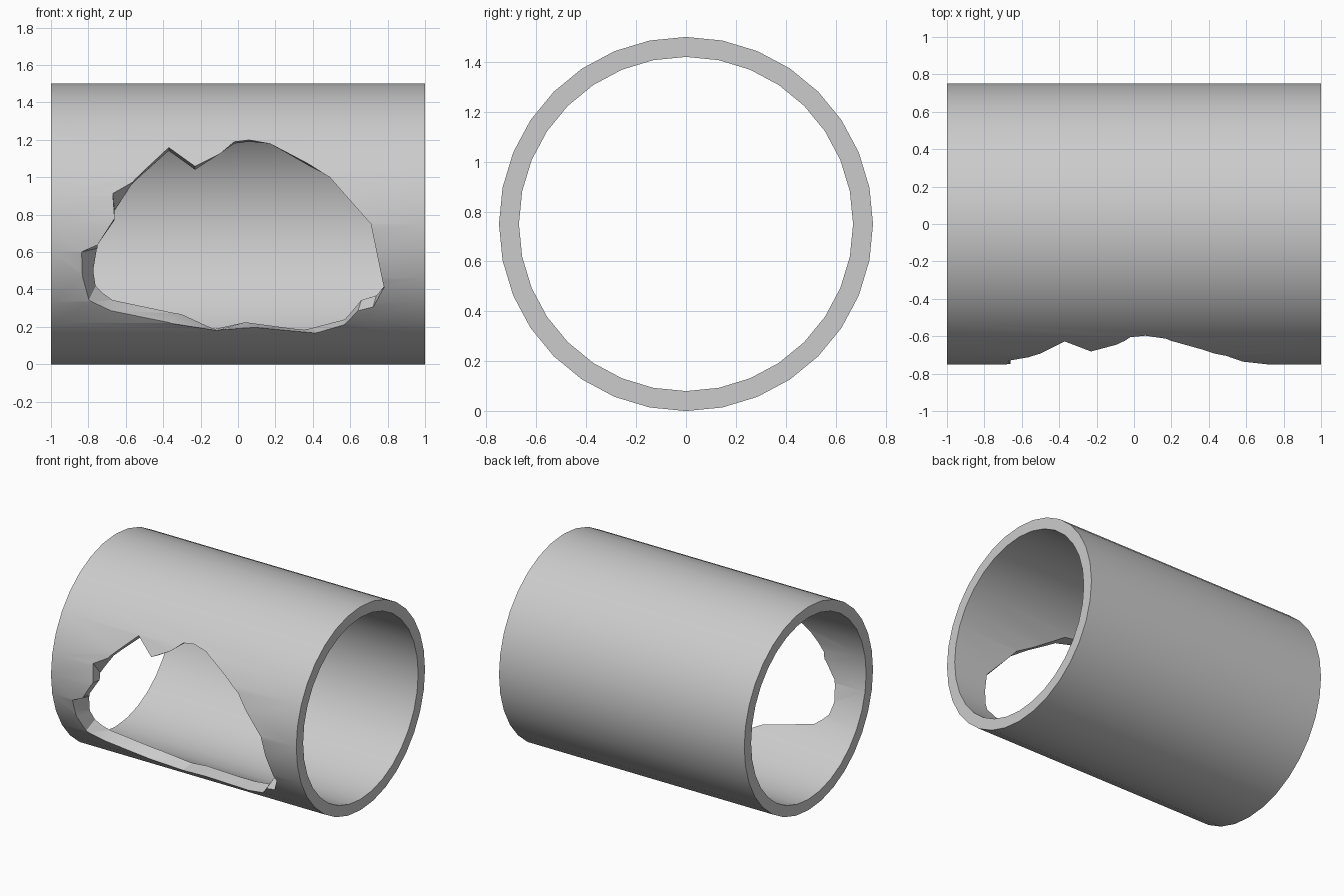
import bpy
import bmesh
from math import sin, cos, tau, sqrt

if "Cube" in bpy.data.objects:
    bpy.data.objects.remove(bpy.data.objects["Cube"])

RADIUS, INNER, SIDES = 0.75, 0.67, 32


def make_material(name, rgb):
    mat = bpy.data.materials.new(name)
    mat.use_nodes = True
    mat.diffuse_color = (*rgb, 1)
    shader = next(n for n in mat.node_tree.nodes if n.type == "BSDF_PRINCIPLED")
    shader.inputs["Base Color"].default_value = (*rgb, 1)
    return mat


def loft(name, rings, closed, material):
    """Skin a row of matching rings; join last to first, or cap both ends."""
    bm = bmesh.new()
    loops = [[bm.verts.new(p) for p in ring] for ring in rings]
    pairs = list(zip(loops, loops[1:]))
    if closed:
        pairs.append((loops[-1], loops[0]))
    else:
        bm.faces.new(loops[0])
        bm.faces.new(loops[-1])
    for a, b in pairs:
        for i in range(len(a)):
            j = (i + 1) % len(a)
            bm.faces.new((a[i], a[j], b[j], b[i]))
    bmesh.ops.recalc_face_normals(bm, faces=bm.faces)
    mesh = bpy.data.meshes.new(name)
    bm.to_mesh(mesh)
    bm.free()
    mesh.materials.append(material)
    obj = bpy.data.objects.new(name, mesh)
    bpy.context.collection.objects.link(obj)
    return obj


def circle(x, radius):
    angles = [tau * i / SIDES for i in range(SIDES)]
    return [(x, radius * sin(a), RADIUS + radius * cos(a)) for a in angles]


def front_point(x, z, radius):
    """Point on the front half of a cylinder of the given radius."""
    return (x, -sqrt(radius ** 2 - (z - RADIUS) ** 2), z)


grey = make_material("plain grey", (0.6, 0.6, 0.6))

# Thick pipe lying along x
pipe = loft("broken_pipe",
            [circle(-1, RADIUS), circle(1, RADIUS), circle(1, INNER), circle(-1, INNER)],
            True, grey)

# Ragged hole: outer edge x, z, then inner edge x, z
EDGE = [
    (-.84, .6, -.75, .62), (-.84, .5, -.77, .5), (-.8, .34, -.76, .42),
    (-.68, .28, -.67, .345), (-.37, .22, -.3, .27), (-.11, .18, -.12, .19),
    (.1, .195, .04, .225), (.42, .165, .35, .185), (.57, .21, .57, .24),
    (.64, .28, .66, .345), (.72, .3, .74, .37), (.78, .41, .79, .43),
    (.71, .75, .72, .76), (.49, 1, .5, 1), (.38, 1.07, .38, 1.06),
    (.17, 1.18, .17, 1.18), (.06, 1.2, .06, 1.19), (-.02, 1.19, -.02, 1.18),
    (-.09, 1.13, -.09, 1.13), (-.23, 1.06, -.23, 1.04), (-.37, 1.16, -.37, 1.14),
    (-.55, .99, -.57, .96), (-.67, .92, -.66, .82), (-.66, .78, -.66, .77),
    (-.75, .64, -.75, .64),
]
cutter = loft("hole_cutter", [
    [(x, -1, z) for x, z, _, _ in EDGE],
    [front_point(x, z, RADIUS + .005) for x, z, _, _ in EDGE],
    [front_point(x, z, INNER - .005) for _, _, x, z in EDGE],
    [(x, -.1, z) for _, _, x, z in EDGE],
], False, grey)
cutter.hide_render = True

# Break the hole through the front wall
cut = pipe.modifiers.new("hole", "BOOLEAN")
cut.operation = "DIFFERENCE"
cut.solver = "EXACT"
cut.object = cutter
bpy.context.view_layer.objects.active = pipe
pipe.select_set(True)
bpy.ops.object.modifier_apply(modifier=cut.name)
bpy.data.objects.remove(cutter)

# Smooth walls, sharp rims and break
bpy.ops.object.shade_smooth_by_angle(angle=tau / 12)
